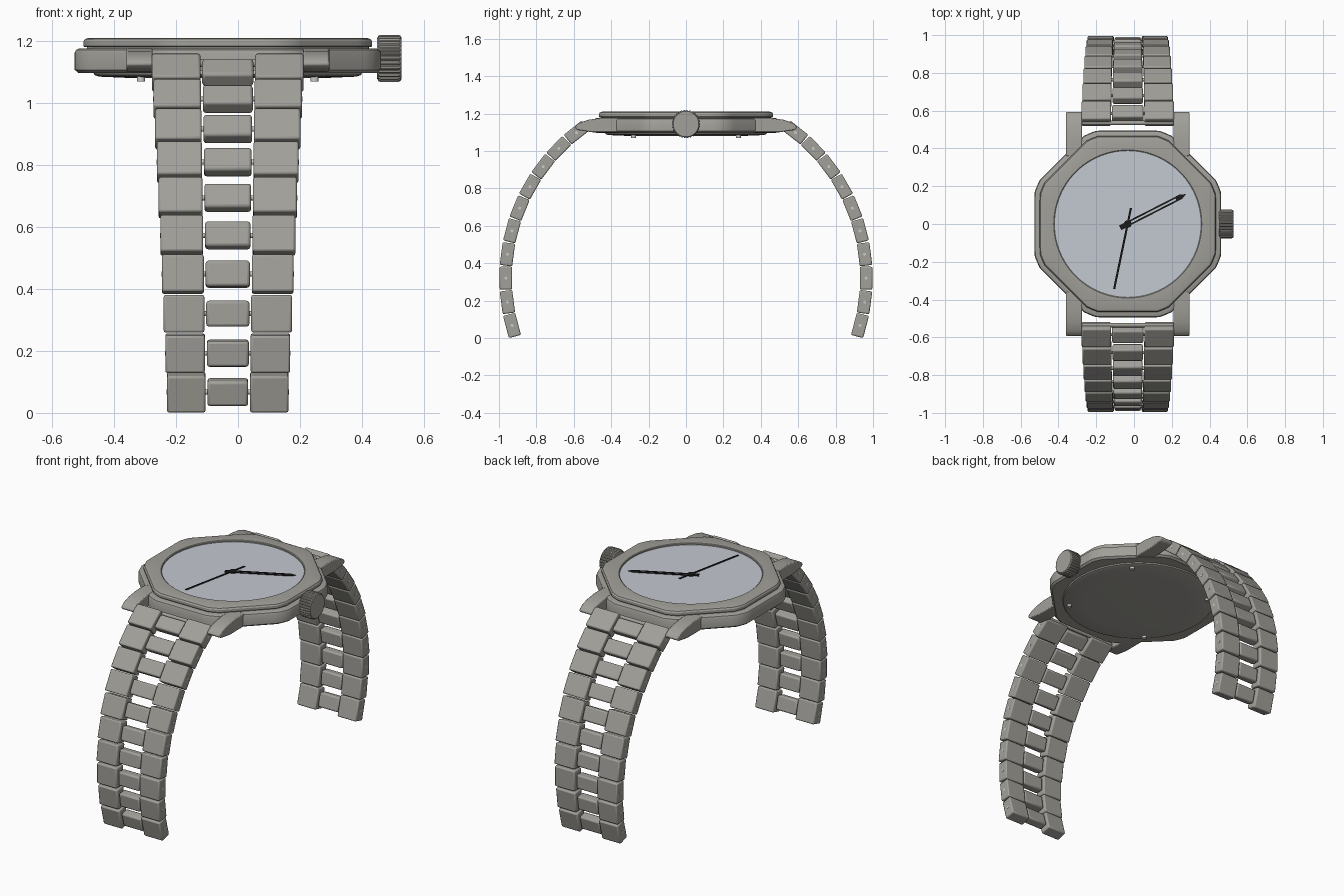
import bpy, bmesh, math
from mathutils import Matrix, Vector

if "Cube" in bpy.data.objects:
    bpy.data.objects.remove(bpy.data.objects["Cube"])

CX = -0.033          # axis of the watch
made = []


def material(name, rgb):
    m = bpy.data.materials.new(name)
    m.use_nodes = True
    m.diffuse_color = (*rgb, 1)
    m.node_tree.nodes["Principled BSDF"].inputs["Base Color"].default_value = (*rgb, 1)
    return m


STEEL = material("brushed steel", (0.36, 0.35, 0.32))
LIGHT = material("light pin steel", (0.6, 0.6, 0.58))
DIAL = material("pale blue dial", (0.55, 0.58, 0.64))
BLACK = material("black hands", (0.01, 0.01, 0.01))


def finish(name, bm, mat, matrix=Matrix(), bevel=0):
    bmesh.ops.recalc_face_normals(bm, faces=bm.faces)
    mesh = bpy.data.meshes.new(name)
    bm.to_mesh(mesh)
    bm.free()
    mesh.materials.append(mat)
    ob = bpy.data.objects.new(name, mesh)
    ob.matrix_world = matrix
    bpy.context.collection.objects.link(ob)
    if bevel:
        mod = ob.modifiers.new("Soft edges", "BEVEL")
        mod.width, mod.segments = bevel, 2
    made.append(ob)
    return ob


# Outline shapes: radius factor at sample i of n
def circle(i, n):
    return 1.0


def octagon(i, n):
    d = (2 * math.pi * i / n + math.pi / 8) % (math.pi / 4) - math.pi / 8
    return min(1 / math.cos(d), 1.055)


def knurl(i, n):
    return 1.0 if i // 2 % 2 else 0.94


def loft(name, rings, mat, matrix, n=96, caps=(True, True)):
    bm = bmesh.new()
    loops = []
    for shape, size, z in rings:
        loop = []
        for i in range(n):
            a, r = 2 * math.pi * i / n, size * shape(i, n)
            loop.append(bm.verts.new((r * math.cos(a), r * math.sin(a), z)))
        loops.append(loop)
    for lo, hi in zip(loops, loops[1:]):
        for i in range(n):
            j = (i + 1) % n
            bm.faces.new((lo[i], lo[j], hi[j], hi[i]))
    for use, loop in zip(caps, (loops[0], loops[-1])):
        if use:
            bm.faces.new(loop)
    return finish(name, bm, mat, matrix)


def prism(name, pts, depth, mat, matrix, bevel=0):
    bm = bmesh.new()
    face = bm.faces.new([bm.verts.new((x, y, -depth / 2)) for x, y in pts])
    out = bmesh.ops.extrude_face_region(bm, geom=[face])
    bmesh.ops.translate(bm, vec=(0, 0, depth),
                        verts=[v for v in out["geom"] if isinstance(v, bmesh.types.BMVert)])
    return finish(name, bm, mat, matrix, bevel)


def box(name, centre, size, tilt, mat, bevel):
    bm = bmesh.new()
    bmesh.ops.create_cube(bm, size=1)
    bmesh.ops.scale(bm, vec=size, verts=bm.verts)
    return finish(name, bm, mat, Matrix.Translation(centre) @ Matrix.Rotation(tilt, 4, "X"), bevel)


def rod(name, centre, radius, length, axis_x, mat):
    m = Matrix.Translation(centre)
    if axis_x:
        m = m @ Matrix.Rotation(math.pi / 2, 4, "Y")
    return loft(name, [(circle, radius, -length / 2), (circle, radius, length / 2)], mat, m, n=16)


# Case, bezel and back
axis = Matrix.Translation((CX, 0, 0))
loft("case", [(octagon, 0.482, 1.097), (octagon, 0.494, 1.107), (octagon, 0.494, 1.163),
              (octagon, 0.49, 1.171), (octagon, 0.482, 1.175), (octagon, 0.455, 1.176),
              (octagon, 0.455, 1.18)], STEEL, axis)
loft("bezel", [(octagon, 0.45, 1.18), (octagon, 0.463, 1.18), (octagon, 0.466, 1.184),
               (octagon, 0.466, 1.198), (octagon, 0.461, 1.206), (octagon, 0.449, 1.21),
               (circle, 0.392, 1.21), (circle, 0.388, 1.207), (circle, 0.388, 1.185)],
     STEEL, axis, caps=(False, False))
loft("case_back", [(circle, 0.435, 1.1), (circle, 0.43, 1.09), (circle, 0.415, 1.085),
                   (circle, 0.3, 1.08)], STEEL, axis)
for sx in (-1, 1):
    for sy in (-1, 1):
        rod("back_screw", (CX + sx * 0.28, sy * 0.28, 1.079), 0.013, 0.018, False, LIGHT)

# Dial and hands
loft("dial", [(circle, 0.389, 1.185), (circle, 0.389, 1.2)], DIAL, axis)


def hand(name, start, end, width, z, split=0.0, tip=0.0):
    a, b = Vector(start), Vector(end)
    d = b - a
    m = Matrix.Translation((*a, z)) @ Matrix.Rotation(math.atan2(d.y, d.x), 4, "Z")
    length, h = d.length - tip, width / 2
    for off in ((-split, split) if split else (0,)):
        prism(name, [(0, off - h), (length, off - h), (length, off + h), (0, off + h)],
              0.003, BLACK, m)
    if tip:
        w = split + h
        prism(name + "_tip", [(length - tip, -w), (length, -w), (length + tip, 0),
                              (length, w), (length - tip, w)], 0.003, BLACK, m)
        prism(name + "_tail", [(0, -w), (2 * tip, -w), (2 * tip, w), (0, w)], 0.003, BLACK, m)


hand("minute_hand", (-0.073, -0.02), (0.275, 0.158), 0.009, 1.203, split=0.009, tip=0.03)
hand("second_hand", (-0.016, 0.085), (-0.105, -0.344), 0.011, 1.207)
loft("hand_hub", [(circle, 0.02, 1.2), (circle, 0.02, 1.209)], BLACK, axis, n=24)

# Winding crown
turn = Matrix.Translation((0, 0, 1.144)) @ Matrix.Rotation(math.pi / 2, 4, "Y")
loft("crown", [(circle, 0.066, 0.449), (knurl, 0.074, 0.454), (knurl, 0.076, 0.46),
               (knurl, 0.076, 0.517), (knurl, 0.074, 0.523), (circle, 0.068, 0.527)],
     STEEL, turn, n=120)
rod("crown_stem", (0.44, 0, 1.144), 0.03, 0.06, True, STEEL)

# Lugs, spring bars and bracelet, front and back
LUG = [(0.36, 1.177), (0.45, 1.177), (0.52, 1.167), (0.565, 1.152), (0.588, 1.136),
       (0.594, 1.124), (0.58, 1.112), (0.5, 1.1), (0.36, 1.1)]
RADIUS, STEP, LINKS = 0.99, math.radians(7.4), 10

for s, end in ((-1, "front"), (1, "back")):
    for sx in (-1, 1):
        m = Matrix(((0, 0, 1, CX + sx * 0.285), (1, 0, 0, 0), (0, 1, 0, 0), (0, 0, 0, 1)))
        prism(end + "_lug", [(s * y, z) for y, z in LUG], 0.085, STEEL, m, 0.005)
    rod(end + "_spring_bar", (CX, s * 0.535, 1.128), 0.012, 0.5, True, STEEL)
    for k in range(LINKS):
        t = k / (LINKS - 1)
        phi = (k - 2) * STEP
        y = s * (0.963 - RADIUS * (1 - math.cos(phi)))
        z = 0.32 + RADIUS * math.sin(phi)
        inner, outer = 0.072 + 0.0165 * t, 0.196 + 0.049 * t
        for sx in (-1, 1):
            box(end + "_side_link", (CX + sx * (inner + outer) / 2, y, z),
                (outer - inner, 0.067, 0.122), s * phi, STEEL, 0.007)
        box(end + "_middle_link", (CX, y, z), (2 * inner - 0.012, 0.052, 0.084),
            s * phi, STEEL, 0.009)
        rod(end + "_link_pin", (CX, y, z), 0.008, 2 * outer + 0.002, True, LIGHT)

# Smooth shading with sharp edges kept
bpy.ops.object.select_all(action="DESELECT")
for ob in made:
    ob.select_set(True)
bpy.context.view_layer.objects.active = made[0]
bpy.ops.object.shade_smooth_by_angle(angle=math.radians(30))
